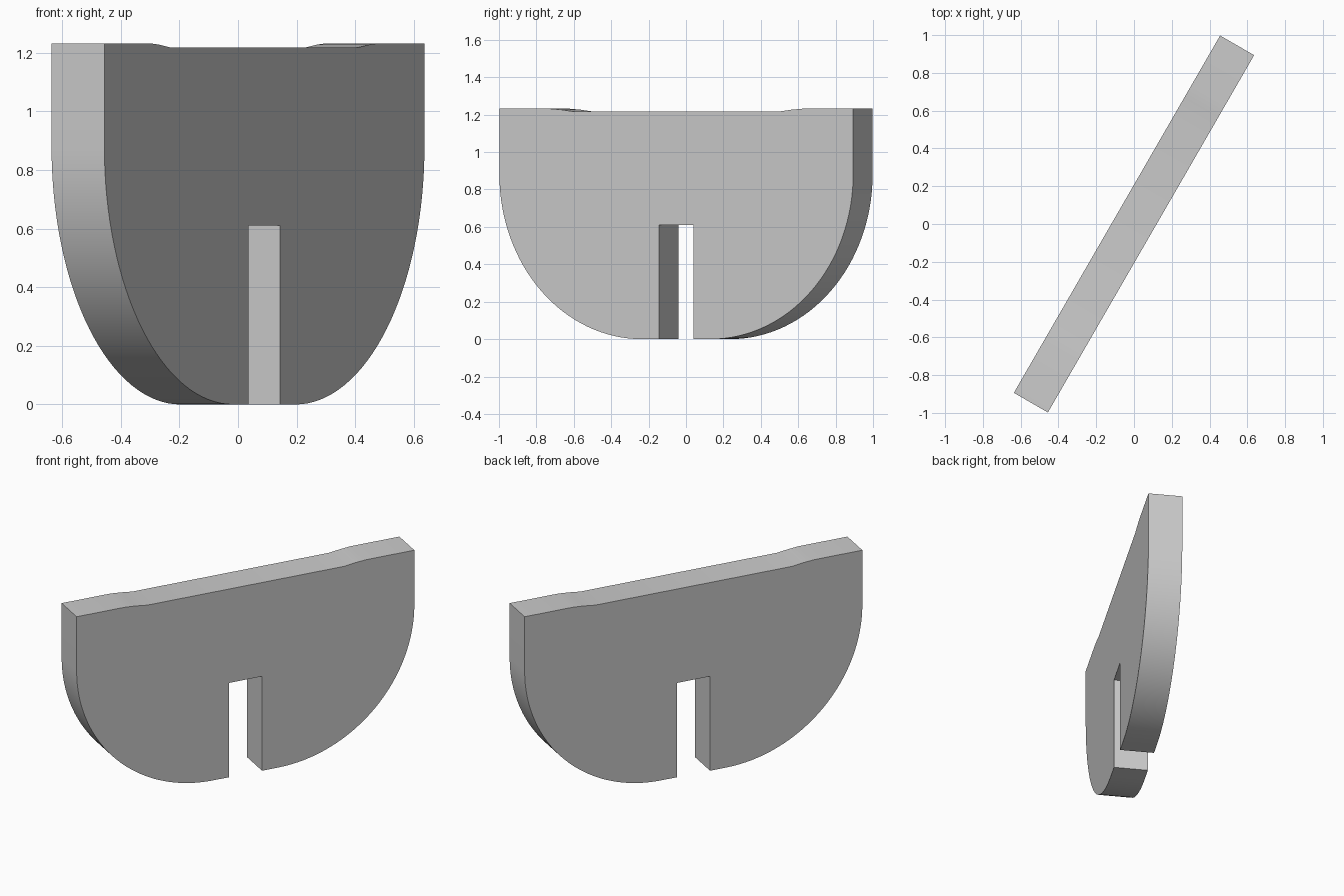
import bpy
import bmesh
from math import sin, cos, pi, radians

cube = bpy.data.objects.get("Cube")
if cube:
    bpy.data.objects.remove(cube)

HALF_LENGTH = 1.092
HALF_THICK = 0.104
SLOT_HALF = 0.107
SLOT_TOP = 0.61
RADIUS = 0.88
ARC_STEPS = 32

# Single plain grey
grey = bpy.data.materials.new("plain grey")
grey.use_nodes = True
colour = (0.6, 0.6, 0.6, 1)
grey.diffuse_color = colour
grey.node_tree.nodes["Principled BSDF"].inputs["Base Color"].default_value = colour

# Right half of the outline: slot, rounded lower corner, dipped top edge
half = [(SLOT_HALF, SLOT_TOP), (SLOT_HALF, 0)]
for i in range(ARC_STEPS + 1):
    a = pi / 2 * i / ARC_STEPS
    half.append((HALF_LENGTH - RADIUS + RADIUS * sin(a), RADIUS - RADIUS * cos(a)))
half += [(HALF_LENGTH, 1.232), (0.78, 1.232), (0.715, 1.227), (0.635, 1.217)]
outline = half + [(-x, z) for x, z in reversed(half)]

# Extrude the outline through the thickness
bm = bmesh.new()
face = bm.faces.new([bm.verts.new((x, -HALF_THICK, z)) for x, z in outline])
result = bmesh.ops.extrude_face_region(bm, geom=[face])
moved = [v for v in result["geom"] if isinstance(v, bmesh.types.BMVert)]
bmesh.ops.translate(bm, verts=moved, vec=(0, 2 * HALF_THICK, 0))
bmesh.ops.recalc_face_normals(bm, faces=bm.faces)
mesh = bpy.data.meshes.new("slotted_panel")
bm.to_mesh(mesh)
bm.free()

# Slotted panel, standing diagonally
panel = bpy.data.objects.new("slotted_panel", mesh)
bpy.context.collection.objects.link(panel)
panel.data.materials.append(grey)
panel.rotation_euler.z = radians(60)

bpy.ops.object.select_all(action="DESELECT")
panel.select_set(True)
bpy.context.view_layer.objects.active = panel
bpy.ops.object.shade_smooth_by_angle(angle=radians(30))
